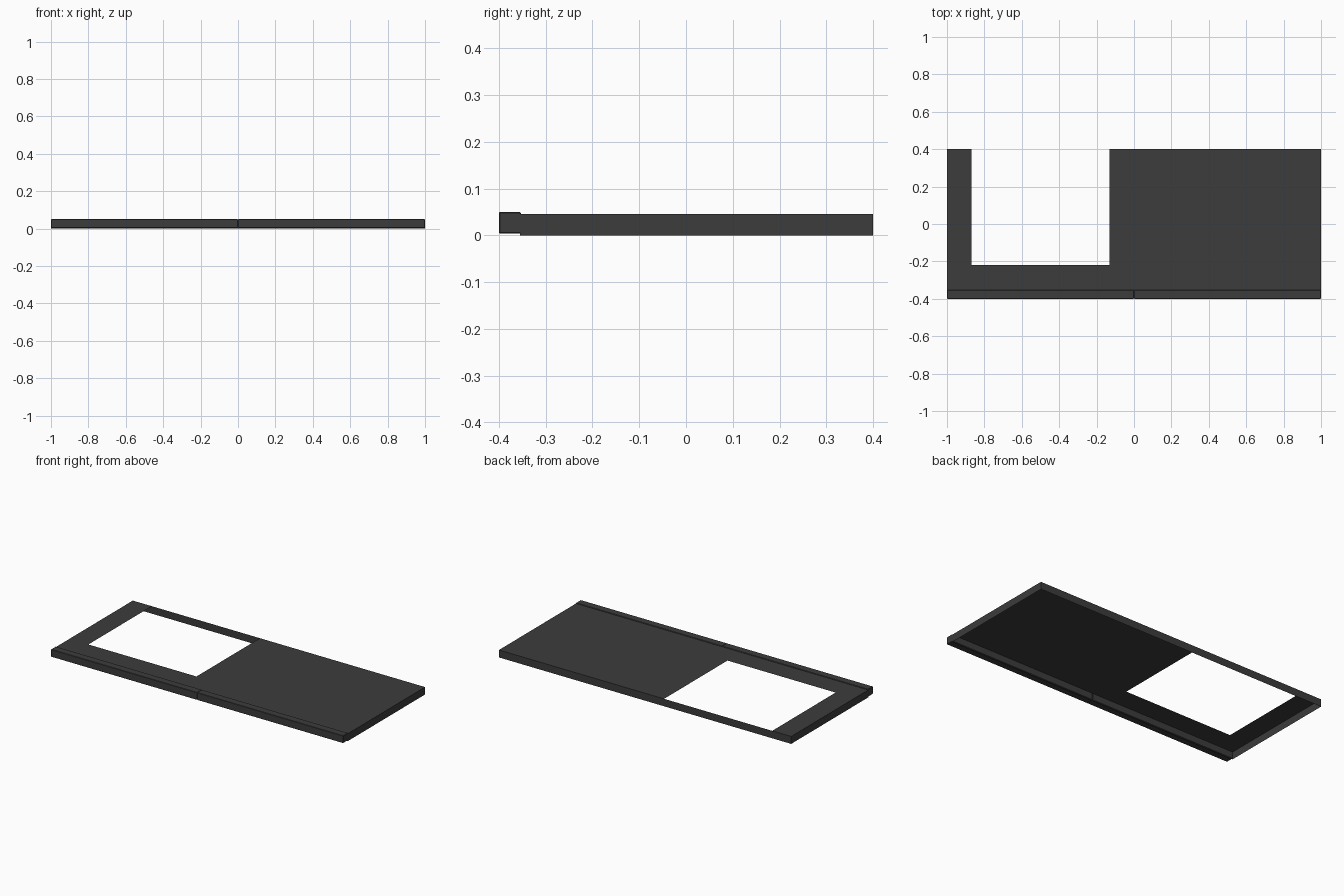
import bpy
import bmesh
from mathutils import Matrix, Vector

old = bpy.data.objects.get("Cube")
if old:
    bpy.data.objects.remove(old)

# Single dark stone colour
stone = bpy.data.materials.new("dark_grey_stone")
stone.use_nodes = True
stone.diffuse_color = (0.045, 0.045, 0.045, 1)
stone.node_tree.nodes["Principled BSDF"].inputs["Base Color"].default_value = stone.diffuse_color


def box(low, high):
    """Return a bmesh box spanning two corners."""
    low, high = Vector(low), Vector(high)
    bm = bmesh.new()
    place = Matrix.Translation((low + high) / 2) @ Matrix.Diagonal((*(high - low), 1))
    bmesh.ops.create_cube(bm, size=1, matrix=place)
    return bm


def finish(name, bm):
    mesh = bpy.data.meshes.new(name)
    bm.to_mesh(mesh)
    bm.free()
    mesh.materials.append(stone)
    obj = bpy.data.objects.new(name, mesh)
    bpy.context.collection.objects.link(obj)
    return obj


FRONT, BACK, HEIGHT = -0.355, 0.4, 0.046
HOLE_LEFT, HOLE_RIGHT, HOLE_FRONT = -0.87, -0.13, -0.22

# Countertop: thin shell open below
bm = box((-1, FRONT, 0), (1, BACK, HEIGHT))
bm.normal_update()
bottom = [f for f in bm.faces if f.normal.z < -0.5]
bmesh.ops.delete(bm, geom=bottom, context='FACES')

# Opening in the top sheet, reaching the thin back wall
for point, normal in (((HOLE_LEFT, 0, 0), (1, 0, 0)),
                      ((HOLE_RIGHT, 0, 0), (1, 0, 0)),
                      ((0, HOLE_FRONT, 0), (0, 1, 0))):
    bmesh.ops.bisect_plane(bm, geom=bm.verts[:] + bm.edges[:] + bm.faces[:],
                           plane_co=point, plane_no=normal)
bm.normal_update()
opening = []
for face in bm.faces:
    c = face.calc_center_median()
    if face.normal.z > 0.5 and HOLE_LEFT < c.x < HOLE_RIGHT and c.y > HOLE_FRONT:
        opening.append(face)
bmesh.ops.delete(bm, geom=opening, context='FACES')
finish("countertop_shell", bm)

# Front edge trim in two halves, with a fine bevel
for name, x0, x1 in (("right_front_trim", -1, 0), ("left_front_trim", 0, 1)):
    trim = finish(name, box((x0, -0.4, 0.004), (x1, FRONT + 0.002, 0.05)))
    bevel = trim.modifiers.new("fine_edge", 'BEVEL')
    bevel.width = 0.002
    bevel.segments = 1
